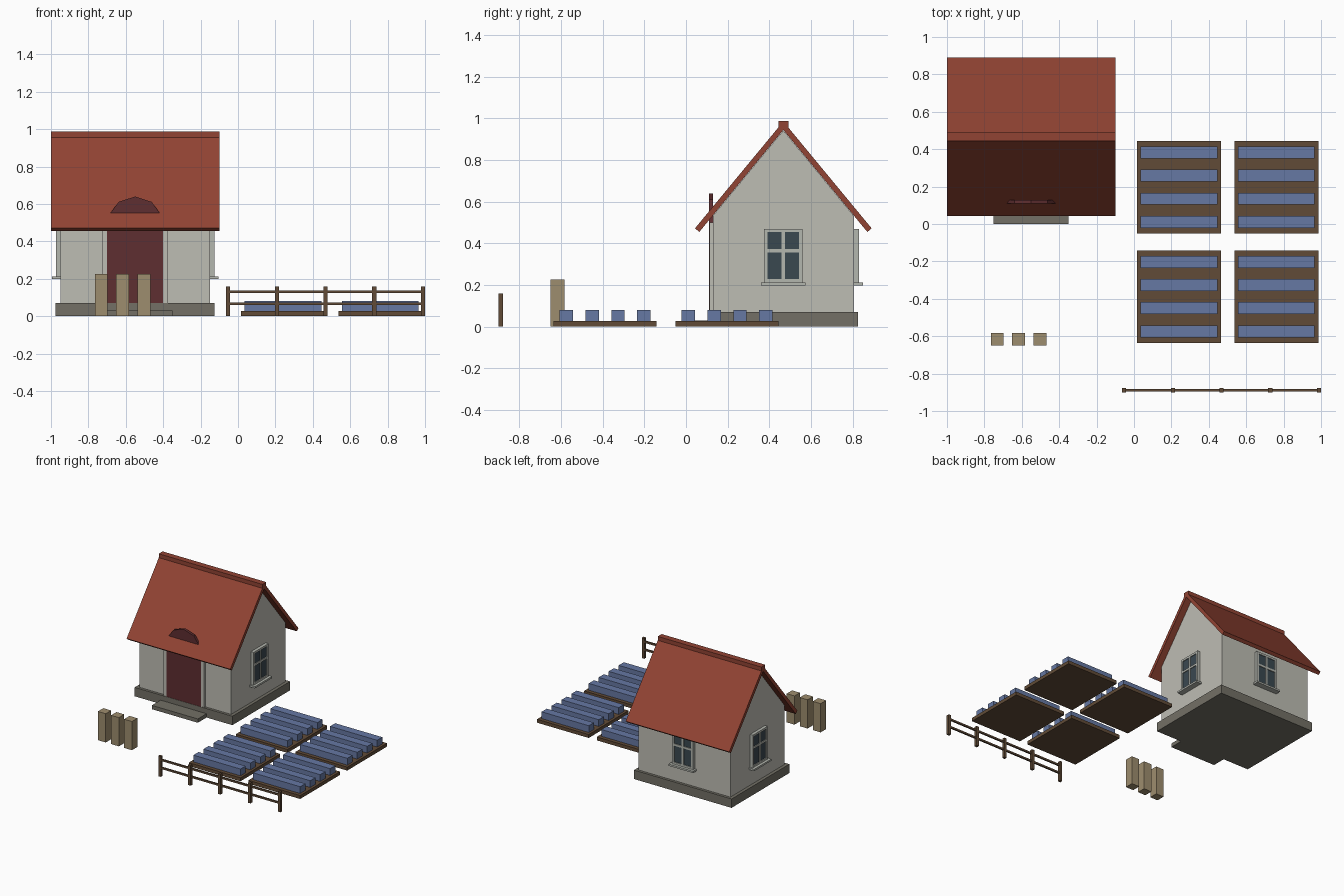
import bpy, bmesh, math
from mathutils import Matrix, Vector

if "Cube" in bpy.data.objects:
    bpy.data.objects.remove(bpy.data.objects["Cube"], do_unlink=True)


def material(name, rgb):
    """Flat material from an sRGB colour given as 0-255 values."""
    lin = [((c / 255 + 0.055) / 1.055) ** 2.4 for c in rgb]
    m = bpy.data.materials.new(name)
    m.use_nodes = True
    m.diffuse_color = (*lin, 1)
    m.node_tree.nodes["Principled BSDF"].inputs["Base Color"].default_value = (*lin, 1)
    return m


PLASTER = material("plaster", (190, 189, 180))
TRIM = material("window_trim", (180, 183, 175))
STONE = material("stone", (115, 112, 102))
TILE = material("roof_tile", (145, 67, 51))
DOOR = material("door_maroon", (95, 46, 49))
GLASS = material("glass", (58, 72, 80))
WOOD = material("wood", (97, 75, 55))
BLUE = material("bed_blue", (102, 120, 163))
TAN = material("tan_wood", (158, 141, 110))


def finish(name, bm, mat):
    bmesh.ops.recalc_face_normals(bm, faces=bm.faces)
    me = bpy.data.meshes.new(name)
    bm.to_mesh(me)
    bm.free()
    me.materials.append(mat)
    ob = bpy.data.objects.new(name, me)
    bpy.context.collection.objects.link(ob)
    return ob


def add_box(bm, x, y, z):
    size = Vector((x[1] - x[0], y[1] - y[0], z[1] - z[0], 1))
    mid = Vector((sum(x) / 2, sum(y) / 2, sum(z) / 2))
    bmesh.ops.create_cube(bm, size=1, matrix=Matrix.Translation(mid) @ Matrix.Diagonal(size))


def boxes(name, mat, *spans):
    bm = bmesh.new()
    for s in spans:
        add_box(bm, *s)
    return finish(name, bm, mat)


def prism(name, mat, points, offset):
    """Extrude a planar outline of 3D points by an offset."""
    bm = bmesh.new()
    face = bm.faces.new([bm.verts.new(p) for p in points])
    out = bmesh.ops.extrude_face_region(bm, geom=[face])
    verts = [g for g in out["geom"] if isinstance(g, bmesh.types.BMVert)]
    bmesh.ops.translate(bm, verts=verts, vec=offset)
    return finish(name, bm, mat)


CX, CY = -0.55, 0.467      # house centre
HX, HY = 0.40, 0.338       # wall half sizes
BASE = 0.07

# Plinth and door step
boxes("plinth", STONE, ((CX - 0.425, CX + 0.425), (CY - 0.359, CY + 0.359), (0, BASE)))
boxes("door_step", STONE, ((CX - 0.2, CX + 0.2), (0, 0.12), (0, 0.03)))

# Walls with gables
wall = [(-HY, BASE), (HY, BASE), (HY, 0.532), (0, 0.942), (-HY, 0.532)]
prism("house_walls", PLASTER, [(CX - HX, CY + y, z) for y, z in wall], (2 * HX, 0, 0))

# Roof as one folded slab, with ridge cap
half = [(0.424, 0.472), (0.403, 0.455)]
roof = [(0, 0.985), *half, (0, 0.944)] + [(-y, z) for y, z in reversed(half)]
prism("roof", TILE, [(-1, CY + y, z) for y, z in roof], (0.902, 0, 0))
boxes("ridge_cap", TILE, ((-1, -0.098), (CY - 0.024, CY + 0.024), (0.955, 0.987)))

# Arched door rising through the roof, with jambs
R = 0.15
arch = [(R * math.cos(math.radians(a)), 0.49 + R * math.sin(math.radians(a)))
        for a in range(18, 163, 36)]
outline = [(-R, BASE), (R, BASE), (R, 0.49), *arch, (-R, 0.49)]
prism("arched_door", DOOR, [(CX + x, 0.11, z) for x, z in outline], (0, 0.019, 0))
boxes("door_jambs", PLASTER, *[((CX + s * 0.1625 - 0.0125, CX + s * 0.1625 + 0.0125),
                                (0.112, 0.135), (BASE, 0.5)) for s in (-1, 1)])


# Windows: built facing -y at the origin, then turned onto each wall
def window(side, angle, distance):
    w, b, t, lift = 0.092, 0.016, 0.212, 0.47
    frame = [((-w, -w + b), (-0.024, 0.01), (t, lift)),
             ((w - b, w), (-0.024, 0.01), (t, lift)),
             ((-w, w), (-0.024, 0.01), (lift - b, lift)),
             ((-w, w), (-0.024, 0.01), (t, t + b)),
             ((-0.008, 0.008), (-0.024, 0.01), (t, lift)),
             ((-w, w), (-0.024, 0.01), (0.357, 0.373))]
    parts = [boxes(side + "_window_frame", TRIM, *frame),
             boxes(side + "_window_glass", GLASS,
                   ((-w + 0.005, w - 0.005), (-0.018, 0.01), (t + 0.005, lift - 0.005))),
             boxes(side + "_window_sill", TRIM, ((-0.107, 0.107), (-0.045, 0.01), (0.198, t)))]
    place = (Matrix.Translation((CX, CY, 0)) @ Matrix.Rotation(math.radians(angle), 4, "Z")
             @ Matrix.Translation((0, -distance, 0)))
    for p in parts:
        p.data.transform(place)


window("left", 90, HX)
window("right", -90, HX)
window("back", 180, HY)

# Garden beds with raised rows
for i, bx in enumerate((0.241, 0.761)):
    for j, by in enumerate((-0.388, 0.197)):
        tag = ("right", "left")[i] + ("_front", "_back")[j]
        boxes(tag + "_bed", WOOD, ((bx - 0.225, bx + 0.225), (by - 0.247, by + 0.247), (0, 0.027)))
        rows = [by + (k - 1.5) * 0.124 for k in range(4)]
        boxes(tag + "_bed_rows", BLUE, *[((bx - 0.205, bx + 0.205), (r - 0.032, r + 0.032),
                                          (0.02, 0.08)) for r in rows])

# Upright wooden blocks
for k in range(3):
    x = -0.731 + k * 0.114
    boxes(f"wooden_block_{k + 1}", TAN, ((x - 0.034, x + 0.034), (-0.649, -0.582), (0, 0.226)))

# Fence posts and rails
FY = -0.889
posts = [-0.053 + k * 0.2605 for k in range(5)]
boxes("fence_posts", WOOD, *[((x - 0.011, x + 0.011), (FY - 0.011, FY + 0.011), (0, 0.16))
                             for x in posts])
boxes("fence_rails", WOOD, *[((posts[0], posts[-1]), (FY - 0.006, FY + 0.006),
                              (z - 0.007, z + 0.007)) for z in (0.067, 0.13)])
